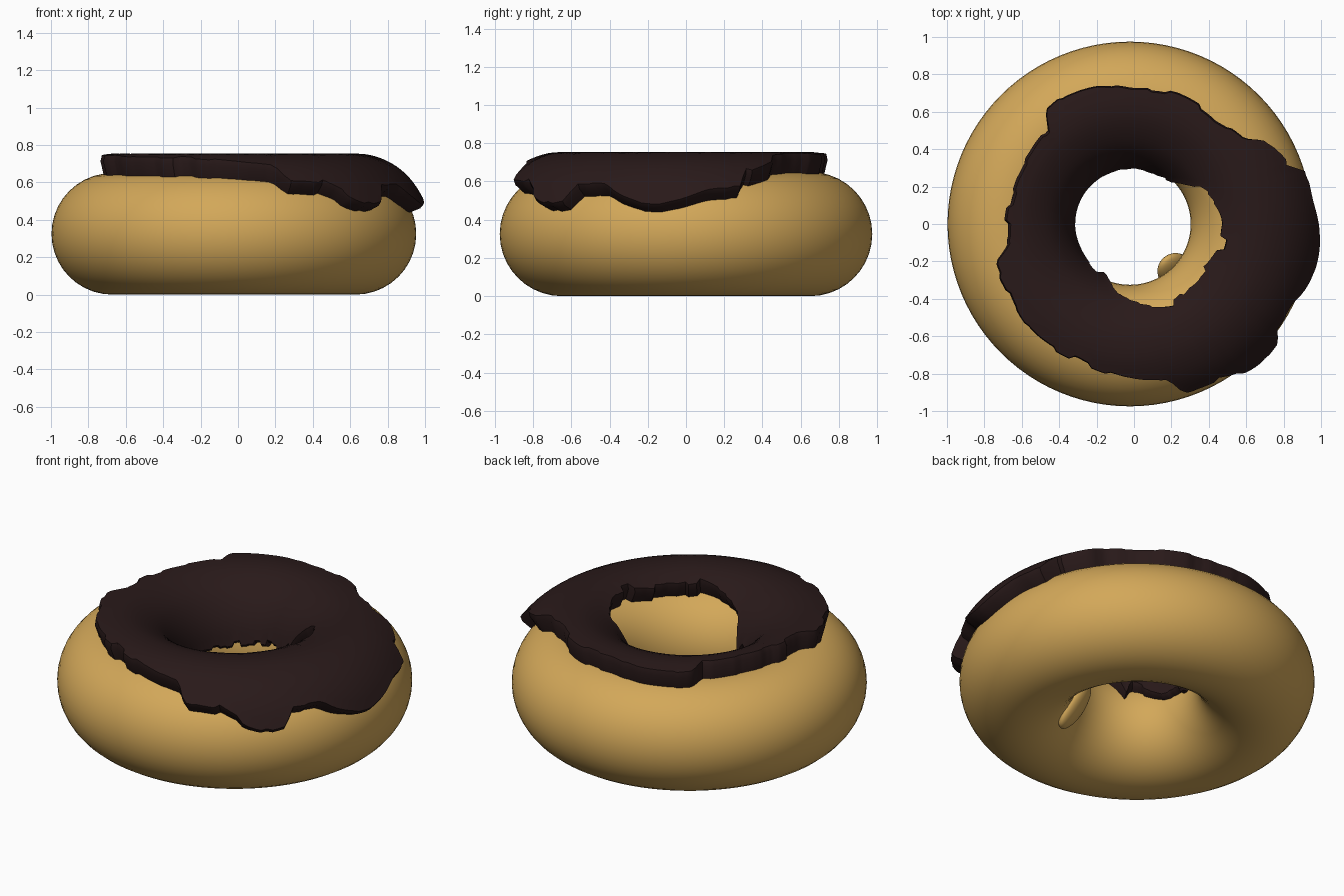
import bpy, math, random
from mathutils import Vector

if "Cube" in bpy.data.objects:
    bpy.data.objects.remove(bpy.data.objects["Cube"])

random.seed(4)
CX, R, r = -0.022, 0.65, 0.325   # ring centre x, ring radius, tube radius


def material(name, color):
    m = bpy.data.materials.new(name)
    m.diffuse_color = color
    m.use_nodes = True
    m.node_tree.nodes["Principled BSDF"].inputs["Base Color"].default_value = m.diffuse_color
    return m


dough_mat = material("dough", (0.65, 0.39, 0.10, 1))
icing_mat = material("chocolate", (0.022, 0.010, 0.010, 1))


def smooth(ob, angle):
    bpy.ops.object.select_all(action='DESELECT')
    bpy.context.view_layer.objects.active = ob
    ob.select_set(True)
    bpy.ops.object.shade_smooth_by_angle(angle=math.radians(angle))


# Dough ring
bpy.ops.mesh.primitive_torus_add(major_radius=R, minor_radius=r, major_segments=96,
                                 minor_segments=40, location=(CX, 0, r))
dough = bpy.context.object
dough.name = "dough_ring"
dough.data.materials.append(dough_mat)
smooth(dough, 60)

# Small lump on the inner wall of the hole
top, low = Vector((0.165, -0.195, 0.31)), Vector((0.27, -0.30, 0.07))
bpy.ops.mesh.primitive_uv_sphere_add(segments=32, ring_count=16, radius=1,
                                     location=(top + low) / 2)
lump = bpy.context.object
lump.name = "dough_lump"
lump.rotation_euler = (top - low).to_track_quat('Z', 'Y').to_euler()
axis = lump.rotation_euler.to_matrix()
side = Vector((1, 1, 0)).normalized()
wide_x = abs(axis.col[0].dot(side)) > abs(axis.col[1].dot(side))
lump.scale = (0.095, 0.05, 0.15) if wide_x else (0.05, 0.095, 0.15)
lump.data.materials.append(dough_mat)
smooth(lump, 60)

# Icing edges: ring angle -> tube angle from the top (outward positive)
OUTER = [(0, 65), (8, 57), (17, 56), (20, 40), (32, 28), (36, 17), (50, 11), (70, 13),
         (90, 10), (105, 16), (117, 17), (127, 14), (131, 2), (145, 0), (163, 0), (180, 2),
         (190, 3), (196, 14), (208, 13), (224, 18), (232, 19), (249, 19), (264, 24),
         (272, 28), (285, 34), (288, 47), (300, 50), (310, 64), (317, 69), (321, 67),
         (324, 52), (334, 53), (340, 62), (347, 69), (352, 70), (360, 65)]
INNER = [(0, 21), (5, 22), (20, 30), (30, 38), (45, 60), (60, 74), (90, 74), (118, 78),
         (140, 82), (180, 80), (200, 80), (220, 72), (235, 64), (242, 74), (252, 55),
         (263, 42), (270, 38), (285, 32), (298, 26), (315, 30), (330, 28), (345, 22), (360, 21)]


def lerp(table, x):
    for (x0, y0), (x1, y1) in zip(table, table[1:]):
        if x0 <= x <= x1:
            return y0 + (y1 - y0) * (x - x0) / (x1 - x0)


# Thickness of the icing by tube angle
THICK = [(-95, 0.03), (-80, 0.035), (-35, 0.088), (-10, 0.103), (10, 0.104), (30, 0.098),
         (65, 0.08), (90, 0.06)]

# Icing shell: a closed section swept round the ring
N, M = 192, 18
verts, faces = [], []
for i in range(N):
    deg = 360 * i / N
    if i % 4 == 0:                       # stepped, ragged edge
        jo, ji = random.uniform(-2, 2), random.uniform(-3, 3)
    a0, a1 = -lerp(INNER, deg) + ji, lerp(OUTER, deg) + jo
    th = math.radians(deg)
    section = []
    for k in range(M):                   # upper surface, edges slightly rounded
        f = k / (M - 1)
        a = a0 + (a1 - a0) * f
        t = lerp(THICK, a) * (0.72 if k in (0, M - 1) else 1)
        if k == 1:
            a = a0 + 2
        elif k == M - 2:
            a = a1 - 2
        section.append((a, r + t))
    for k in range(M):                   # under surface, sunk in the dough
        section.append((a1 + (a0 - a1) * k / (M - 1), r - 0.012))
    for a, d in section:
        q = math.radians(a)
        rho = R + d * math.sin(q)
        verts.append((CX + rho * math.cos(th), rho * math.sin(th), r + d * math.cos(q)))
S = 2 * M
for i in range(N):
    j = (i + 1) % N
    for k in range(S):
        n = (k + 1) % S
        faces.append((i * S + k, j * S + k, j * S + n, i * S + n))
mesh = bpy.data.meshes.new("icing")
mesh.from_pydata(verts, [], faces)
mesh.update()
icing = bpy.data.objects.new("icing", mesh)
bpy.context.collection.objects.link(icing)
mesh.materials.append(icing_mat)
bpy.context.view_layer.objects.active = icing
icing.select_set(True)
bpy.ops.object.mode_set(mode='EDIT')
bpy.ops.mesh.select_all(action='SELECT')
bpy.ops.mesh.normals_make_consistent(inside=False)
bpy.ops.object.mode_set(mode='OBJECT')
smooth(icing, 40)
